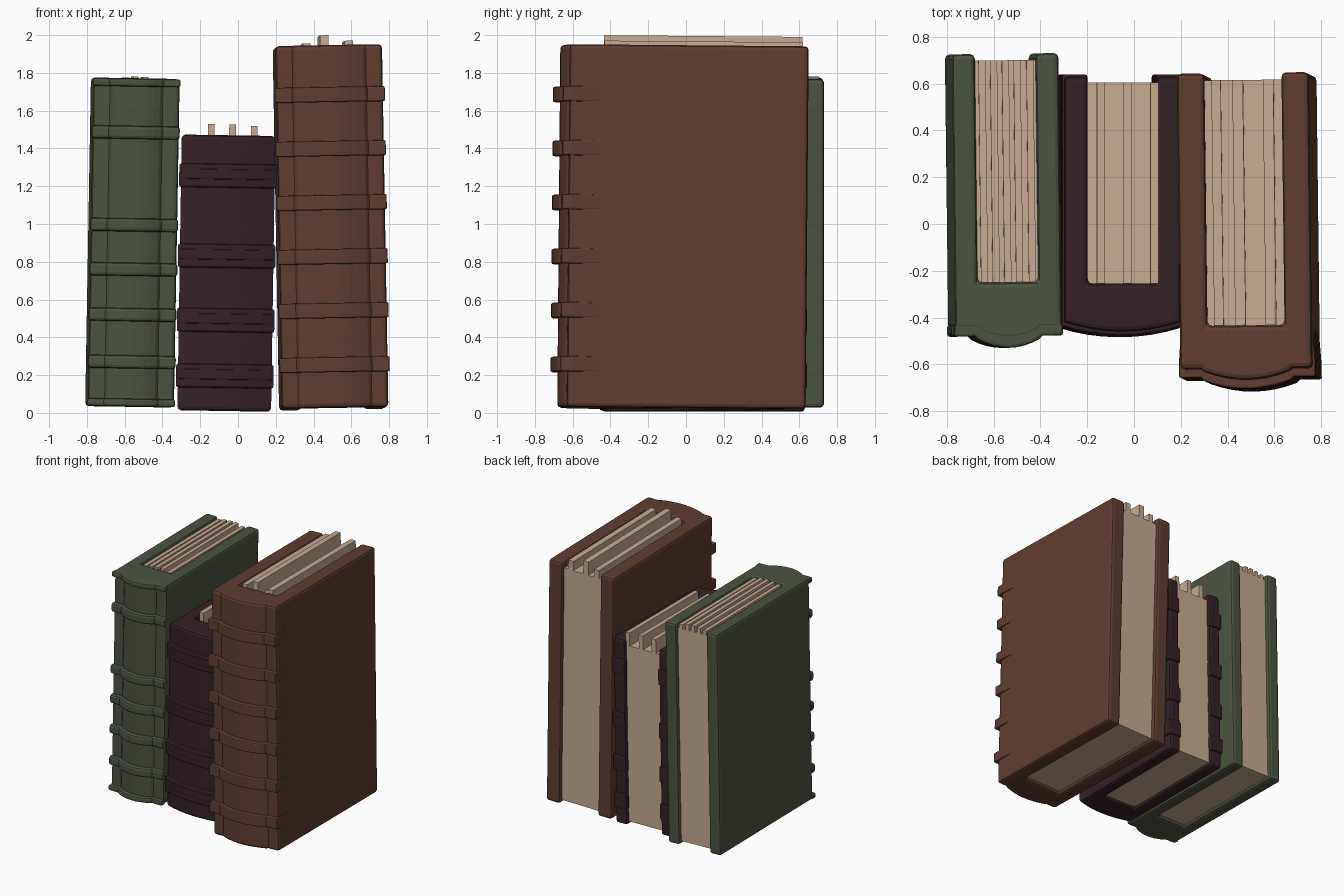
import bpy, bmesh
from math import radians

if "Cube" in bpy.data.objects:
    bpy.data.objects.remove(bpy.data.objects["Cube"])


def material(name, rgb):
    m = bpy.data.materials.new(name)
    m.diffuse_color = (*rgb, 1)
    m.use_nodes = True
    m.node_tree.nodes["Principled BSDF"].inputs["Base Color"].default_value = m.diffuse_color
    return m


paper = material("paper", (0.58, 0.41, 0.28))


def prism(name, pts, z0, z1, mat, pose, bevel=0.0):
    """Extrude a plan outline from z0 to z1, then lean it with its book."""
    bm = bmesh.new()
    face = bm.faces.new([bm.verts.new((x, y, z0)) for x, y in pts])
    ext = bmesh.ops.extrude_face_region(bm, geom=[face])
    for v in ext["geom"]:
        if isinstance(v, bmesh.types.BMVert):
            v.co.z = z1
    bmesh.ops.recalc_face_normals(bm, faces=bm.faces[:])
    me = bpy.data.meshes.new(name)
    bm.to_mesh(me)
    bm.free()
    me.materials.append(mat)
    ob = bpy.data.objects.new(name, me)
    bpy.context.collection.objects.link(ob)
    ob.location.x = pose[0]
    ob.rotation_euler = [radians(a) for a in pose[1:]]
    if bevel:
        b = ob.modifiers.new("soft_edges", "BEVEL")
        b.width, b.segments = bevel, 2
        b.limit_method, b.angle_limit = "ANGLE", radians(75)
        b.use_clamp_overlap = False
    return ob


def box(x, w, y0, y1):
    return [(x - w / 2, y0), (x + w / 2, y0), (x + w / 2, y1), (x - w / 2, y1)]


def spine(h, front, m, step, depth, n=8):
    """Spine outline, right to left: flat hinge strips and a rounded middle."""
    pts = [(h, front)]
    if m < h:
        pts.append((m + 0.015, front))
    for k in range(n + 1):
        t = 1 - 2 * k / n
        if m < h or 0 < k < n:
            pts.append((m * t, front - step - depth * (1 - t * t)))
    if m < h:
        pts.append((-m - 0.015, front))
    return pts + [(-h, front)]


def cover_outline(sp, h, back, inner, page_front, inner_back):
    """U-shaped binding: two boards joined by a solid spine."""
    return sp + [(-h, back), (-inner, back), (-inner, page_front),
                 (inner, page_front), (inner, back), (h, back)]


def book(name, mat, pose, h, inner, z0, z1, front, back, page_front, page_back,
         m, step, depth, strips, page_drop):
    outline = cover_outline(spine(h, front, m, step, depth), h, back, inner,
                            page_front, back)
    prism(name + "_cover", outline, z0, z1, mat, pose, 0.02)
    # page block, slightly recessed, with raised bundles of leaves
    top = z1 - page_drop
    prism(name + "_page_block", box(0, 2 * inner + 0.004, page_front - 0.004, page_back),
          z0 + 0.025, top, paper, pose)
    for i, (x, z, w) in enumerate(strips):
        prism(f"{name}_leaves_{i}", box(x, w, page_front, page_back), top - 0.02, z,
              paper, pose)


# green book with narrow bands and flared spine caps
green = material("green_leather", (0.072, 0.088, 0.050))
pose = (-0.573, 0, 1.0, 0.7)
h, f = 0.228, -0.45
book("green_book", green, pose, h, 0.13, 0.032, 1.772, f, 0.728, -0.25, 0.70,
     0.125, 0.015, 0.03,
     [(-0.10, 1.765, 0.03), (-0.05, 1.775, 0.03), (0.0, 1.78, 0.03),
      (0.05, 1.78, 0.03), (0.105, 1.765, 0.03)], 0.04)
wrap = spine(h + 0.005, f - 0.03, 0.13, 0.015, 0.035) + \
    [(-h - 0.005, f + 0.01), (-h + 0.01, f + 0.03), (h - 0.01, f + 0.03), (h + 0.005, f + 0.01)]
for i, z in enumerate((0.27, 0.52, 0.76, 0.995, 1.485)):
    prism(f"green_band_{i}", wrap, z - 0.035, z + 0.035, green, pose, 0.016)
for label, za, zb in (("bottom", 0.034, 0.075), ("top", 1.728, 1.77)):
    prism(f"green_spine_cap_{label}", wrap, za, zb, green, pose, 0.012)

# purple book with wide bands running all round the boards
purple = material("purple_leather", (0.036, 0.015, 0.019))
pose = (-0.073, 0, 0.9, 0)
h, f = 0.248, -0.42
book("purple_book", purple, pose, h, 0.148, 0.01, 1.47, f, 0.63, -0.255, 0.605,
     h, 0, 0.04,
     [(-0.092, 1.528, 0.036), (0.021, 1.527, 0.036), (0.136, 1.522, 0.034)], 0.05)
g = h + 0.01
wrap = cover_outline(spine(g, f - 0.018, g, 0, 0.04), g, 0.64, 0.146, -0.26, 0.64)
for i, z in enumerate((0.195, 0.49, 0.83, 1.255)):
    prism(f"purple_band_{i}", wrap, z - 0.063, z + 0.063, purple, pose, 0.012)
    # narrow ridge along the middle of each band on the spine
    ridge = spine(h + 0.005, f - 0.024, h + 0.005, 0, 0.04) + [(-h + 0.02, f + 0.05), (h - 0.02, f + 0.05)]
    prism(f"purple_ridge_{i}", ridge, z - 0.02, z + 0.035, purple, pose, 0.008)

# brown book with six raised bands that taper into the boards
brown = material("brown_leather", (0.120, 0.046, 0.028))
pose = (0.507, -0.5, -1.0, 0.7)
h, f = 0.282, -0.635
book("brown_book", brown, pose, h, 0.165, 0.022, 1.942, f, 0.63, -0.45, 0.60,
     0.18, 0.012, 0.035,
     [(-0.115, 1.955, 0.04), (-0.022, 1.996, 0.045), (0.108, 1.965, 0.045)], 0.05)
wrap = spine(h + 0.01, f - 0.035, 0.185, 0.014, 0.035) + \
    [(-h - 0.01, f + 0.03), (-h + 0.002, f + 0.2), (h - 0.002, f + 0.2), (h + 0.01, f + 0.03)]
for i in range(6):
    z = 0.25 + i * 0.286
    prism(f"brown_band_{i}", wrap, z - 0.04, z + 0.04, brown, pose, 0.008)
